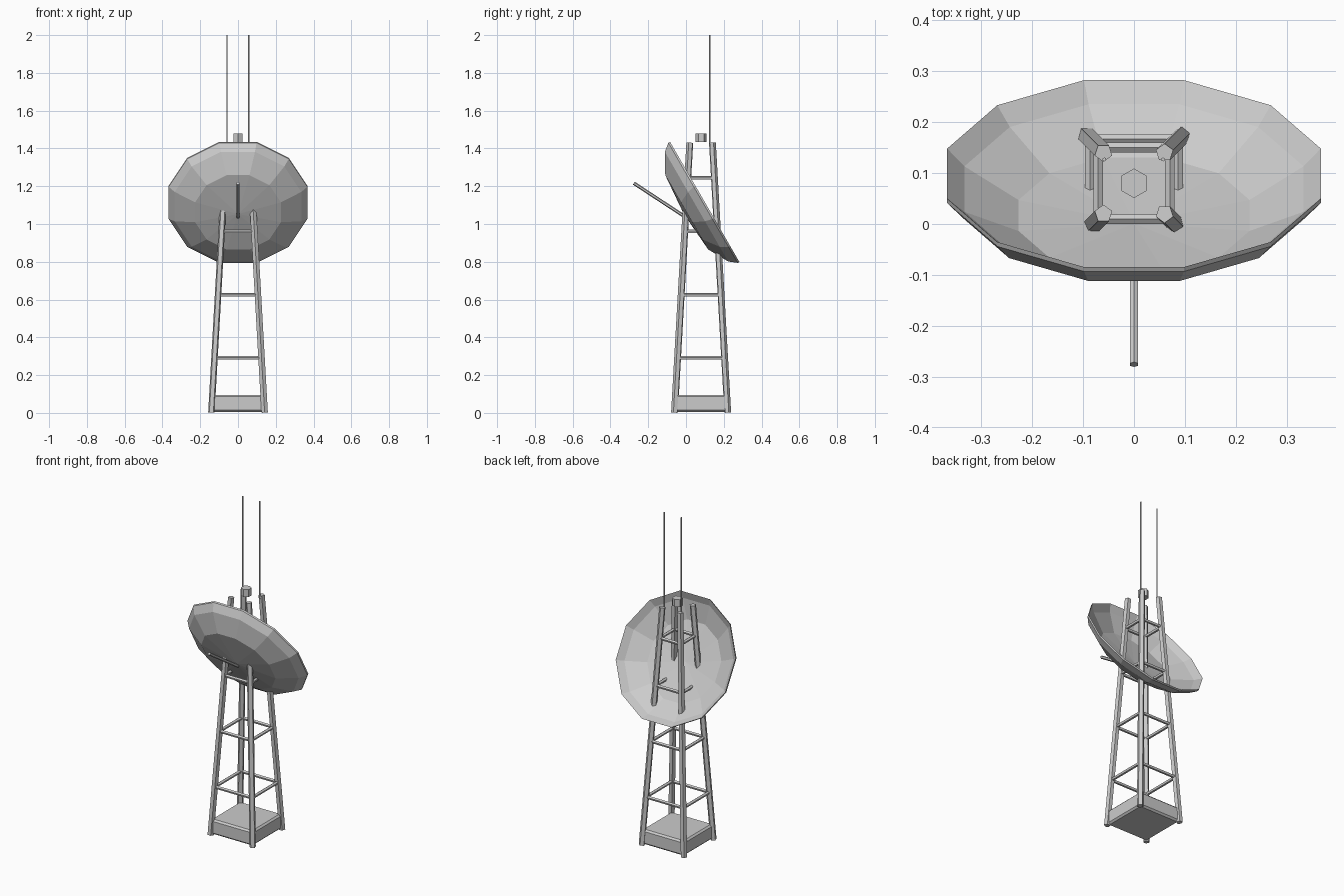
import bpy, bmesh, math
from mathutils import Vector, Matrix

if "Cube" in bpy.data.objects:
    bpy.data.objects.remove(bpy.data.objects["Cube"])

CY = 0.08            # tower centre in y
TOP = 1.43           # leg height


def finish(name, bm):
    bmesh.ops.recalc_face_normals(bm, faces=bm.faces[:])
    me = bpy.data.meshes.new(name)
    bm.to_mesh(me)
    bm.free()
    ob = bpy.data.objects.new(name, me)
    bpy.context.collection.objects.link(ob)
    return ob


def tube(name, a, b, r, sides, turn=0.0):
    a, b = Vector(a), Vector(b)
    d = b - a
    m = (Matrix.Translation((a + b) / 2) @ d.to_track_quat('Z', 'Y').to_matrix().to_4x4()
         @ Matrix.Rotation(turn, 4, 'Z'))
    bm = bmesh.new()
    bmesh.ops.create_cone(bm, cap_ends=True, segments=sides, radius1=r, radius2=r,
                          depth=d.length, matrix=m)
    return finish(name, bm)


def half(z):
    """Half width of the tapering tower at height z."""
    return 0.141 - (0.141 - 0.06) * z / TOP


def corner(sx, sy, z):
    return (sx * half(z), CY + sy * half(z), z)


# four leaning legs
corners = [(-1, -1), (1, -1), (1, 1), (-1, 1)]
for i, (sx, sy) in enumerate(corners):
    tube(f"leg_{i + 1}", corner(sx, sy, 0.002), corner(sx, sy, TOP), 0.018, 5,
         math.atan2(sy, sx))

# rungs on all four sides
for level, z in enumerate((0.29, 0.625, 0.96, 1.245)):
    for i in range(4):
        tube(f"rung_{level + 1}_{i + 1}", corner(*corners[i], z),
             corner(*corners[(i + 1) % 4], z), 0.01, 5)

# base block with chamfered edges
bm = bmesh.new()
bmesh.ops.create_cube(bm, size=1, matrix=Matrix.Translation((0, CY, 0.051))
                      @ Matrix.Diagonal((0.284, 0.284, 0.09, 1)))
bmesh.ops.bevel(bm, geom=bm.edges[:], offset=0.01, segments=1, affect='EDGES')
finish("base_block", bm)

# twelve-sided dish, bulging forward and down: (radius, depth) from rim inward
outer = [(0.38, 0.010), (0.347, 0.050), (0.235, 0.110), (0, 0.128)]
inner = [(0, 0.113), (0.235, 0.095), (0.345, 0.035), (0.38, 0.0)]
bm = bmesh.new()
rings = []
for r, d in outer + inner:
    if r == 0:
        rings.append([bm.verts.new((0, 0, d))] * 12)
    else:
        rings.append([bm.verts.new((r * math.cos(a), r * math.sin(a), d))
                      for a in (math.radians(15 + 30 * k) for k in range(12))])
for j in range(len(rings)):
    p, q = rings[j], rings[(j + 1) % len(rings)]
    for k in range(12):
        n = (k + 1) % 12
        vs = list(dict.fromkeys((p[k], p[n], q[n], q[k])))
        if len(vs) > 2:
            bm.faces.new(vs)
dish = finish("dish", bm)
dish.matrix_world = (Matrix.Translation((0, 0.099, 1.117))
                     @ Matrix.Rotation(math.radians(120), 4, 'X'))

# feed rod through the dish
tube("feed_rod", (0, -0.276, 1.216), (0, -0.003, 1.037), 0.009, 6)

# beacon and whip antennas
tube("beacon", (0, CY, 1.435), (0, CY, 1.48), 0.029, 6, math.radians(0))
for side, x in (("left", -0.058), ("right", 0.057)):
    tube(f"antenna_{side}", (x, 0.127, 1.41), (x, 0.127, 2.0), 0.004, 6)
